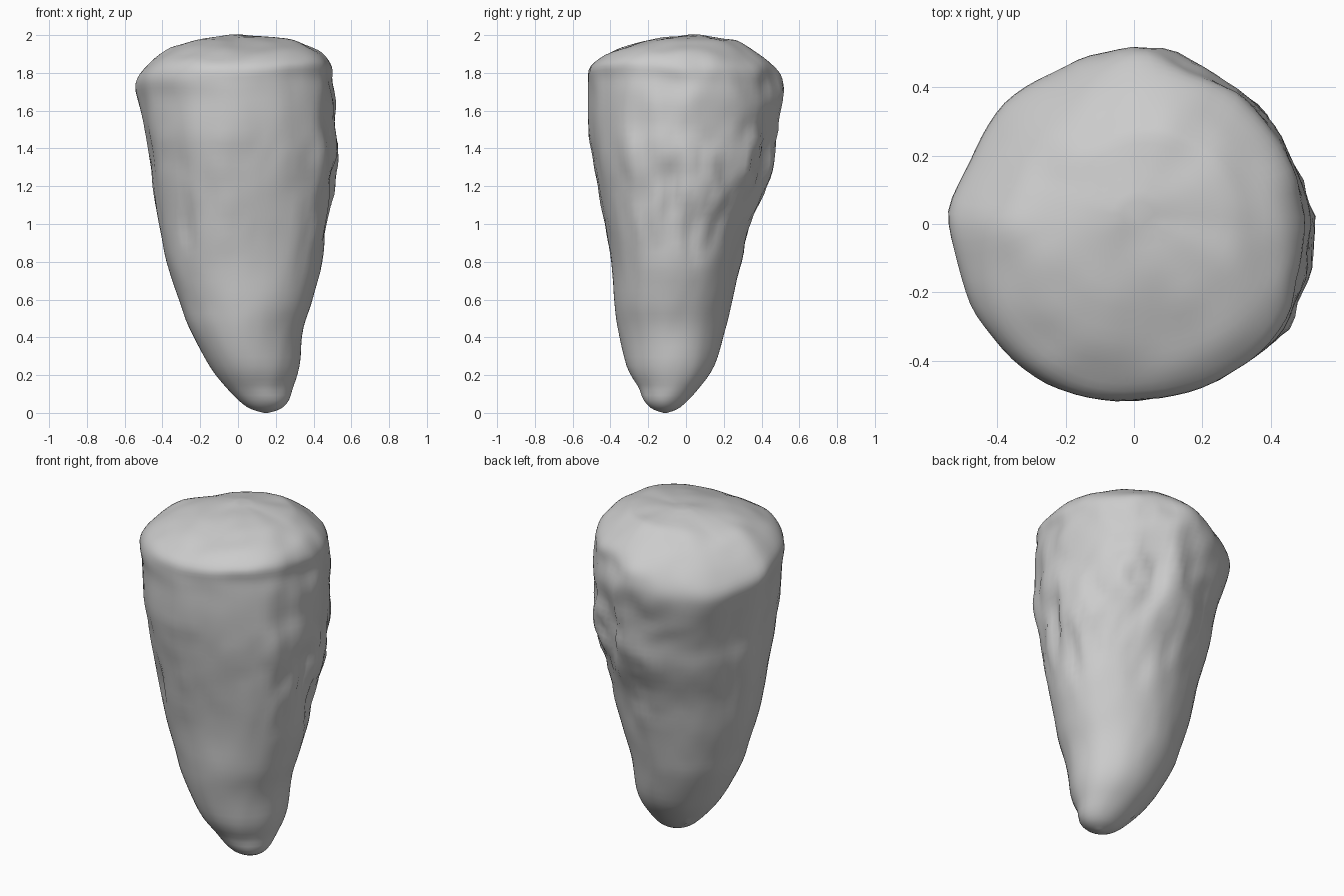
import bpy, bmesh, math
from mathutils import Vector, noise

if "Cube" in bpy.data.objects:
    bpy.data.objects.remove(bpy.data.objects["Cube"])

# Silhouette stations: z, x min, x max, y min, y max
STATIONS = [
    (0.00, 0.14, 0.16, -0.12, -0.10), (0.03, 0.05, 0.24, -0.19, -0.03),
    (0.12, -0.05, 0.30, -0.26, 0.06), (0.25, -0.15, 0.34, -0.33, 0.15),
    (0.45, -0.26, 0.355, -0.365, 0.21), (0.60, -0.31, 0.395, -0.38, 0.245),
    (0.80, -0.37, 0.45, -0.39, 0.29), (1.00, -0.405, 0.49, -0.42, 0.34),
    (1.20, -0.44, 0.52, -0.455, 0.425), (1.35, -0.455, 0.53, -0.485, 0.455),
    (1.50, -0.485, 0.525, -0.505, 0.48), (1.65, -0.52, 0.53, -0.51, 0.51),
    (1.75, -0.54, 0.515, -0.515, 0.505), (1.83, -0.49, 0.51, -0.505, 0.47),
    (1.90, -0.41, 0.45, -0.41, 0.39), (1.95, -0.31, 0.36, -0.28, 0.31),
    (1.98, -0.20, 0.26, -0.16, 0.24), (2.00, -0.03, 0.05, 0.00, 0.06)]

# Plan outline seen from the top
PLAN = [(0.54, 0), (0.5, 0.18), (0.4, 0.32), (0.22, 0.46), (0.1, 0.52), (-0.2, 0.47),
        (-0.35, 0.39), (-0.48, 0.2), (-0.55, 0.05), (-0.52, -0.12), (-0.46, -0.28),
        (-0.35, -0.4), (-0.28, -0.46), (-0.1, -0.52), (0.1, -0.51), (0.3, -0.44),
        (0.44, -0.33), (0.5, -0.2)]
SEG, SUB = 80, 4


def smooth(a, b, t):
    t = max(0.0, min(1.0, (t - a) / (b - a)))
    return t * t * (3 - 2 * t)


def catmull(p, q, r, s, t):
    return tuple(0.5 * (2 * b + (c - a) * t + (2 * a - 5 * b + 4 * c - d) * t * t
                        + (3 * b - a - 3 * c + d) * t ** 3)
                 for a, b, c, d in zip(p, q, r, s))


def plan_radius(ang):
    pts = [(math.atan2(y, x) % math.tau, math.hypot(x / 0.545, y / 0.52)) for x, y in PLAN]
    pts.append((math.tau, pts[0][1]))
    for (a0, r0), (a1, r1) in zip(pts, pts[1:]):
        if a0 <= ang <= a1:
            return r0 + (r1 - r0) * (ang - a0) / (a1 - a0)
    return 1.0


def weather(p):
    # Lower shoulder at the back left, higher rim at the front right
    up = smooth(1.2, 1.7, p.z)
    diag = -p.x * p.y * 4
    if diag > 0:
        p.z += up * diag * (-0.13 if p.x < 0 else 0.05)
    elif p.x < 0:
        p.z -= up * diag * 0.03
    side = Vector((p.x, p.y, 0))
    if side.length < 1e-4:
        return p
    out = side.normalized()
    # Fuller front left flank, slimmer front right foot
    front_left = max(0, out.dot(Vector((-0.7, -0.7, 0)))) ** 4
    front_right = max(0, out.dot(Vector((0.7, -0.7, 0)))) ** 4
    move = 0.03 * front_left * smooth(0.5, 1.0, p.z) * (1 - smooth(1.4, 1.75, p.z))
    move -= 0.03 * front_right * smooth(0.05, 0.15, p.z) * (1 - smooth(0.3, 0.6, p.z))
    # Roughness is strongest on the right and back upper sides
    rough = smooth(0.6, 1.2, p.z) * (1 - smooth(1.75, 1.95, p.z))
    facing = smooth(-0.1, 0.9, out.dot(Vector((0.8, 0.6, 0))))
    q = Vector((p.x, p.y, p.z * 0.55))
    n = noise.noise(q * 7) + 0.6 * noise.noise(q * 15)
    streak = noise.noise(Vector((p.x * 10, p.y * 10, p.z * 1.8)))
    move += (0.003 + rough * (0.004 + 0.020 * facing)) * n
    move += 0.014 * rough * streak * (0.3 + 0.7 * facing)
    # Two grooves on the right side
    for gy, gz in ((-0.07, 1.2), (0.03, 0.98)):
        if p.x > 0.2:
            move -= 0.03 * math.exp(-((p.y - gy) / 0.04) ** 2 - ((p.z - gz) / 0.16) ** 2)
    # Small notch on the left of the front
    if p.y < -0.1:
        move -= 0.025 * math.exp(-((p.x + 0.26) / 0.04) ** 2 - ((p.z - 1.0) / 0.12) ** 2)
    return p + out * move + Vector((0, 0, 0.01 * noise.noise(p * 8) * smooth(1.75, 1.9, p.z)))


# Dense stations along the height
rows = []
last = len(STATIONS) - 1
for i in range(last):
    p, q, r, s = (STATIONS[max(0, min(last, i + k))] for k in (-1, 0, 1, 2))
    rows += [catmull(p, q, r, s, k / SUB) for k in range(SUB)]
rows.append(STATIONS[-1])

# Tapered rock body, lofted through the stations
bm = bmesh.new()
rings = []
for z, x0, x1, y0, y1 in rows:
    z = max(0.0, min(2.0, z))
    w = smooth(0.3, 1.3, z)
    ring = []
    for k in range(SEG):
        a = math.tau * k / SEG
        r = 1 + w * (plan_radius(a) - 1)
        p = Vector(((x0 + x1) / 2 + (x1 - x0) / 2 * r * math.cos(a),
                    (y0 + y1) / 2 + (y1 - y0) / 2 * r * math.sin(a), z))
        ring.append(bm.verts.new(weather(p)))
    rings.append(ring)
for lo, hi in zip(rings, rings[1:]):
    for k in range(SEG):
        j = (k + 1) % SEG
        bm.faces.new((lo[k], lo[j], hi[j], hi[k]))
bm.faces.new(rings[0][::-1])
bm.faces.new(rings[-1])
# Soften the rim slightly
rim = [v for v in bm.verts if v.co.z > 1.5]
for _ in range(2):
    bmesh.ops.smooth_vert(bm, verts=rim, factor=0.4, use_axis_x=True,
                          use_axis_y=True, use_axis_z=True)
for f in bm.faces:
    f.smooth = True
bmesh.ops.recalc_face_normals(bm, faces=bm.faces)

mesh = bpy.data.meshes.new("rock")
bm.to_mesh(mesh)
bm.free()
rock = bpy.data.objects.new("rock", mesh)
bpy.context.collection.objects.link(rock)
